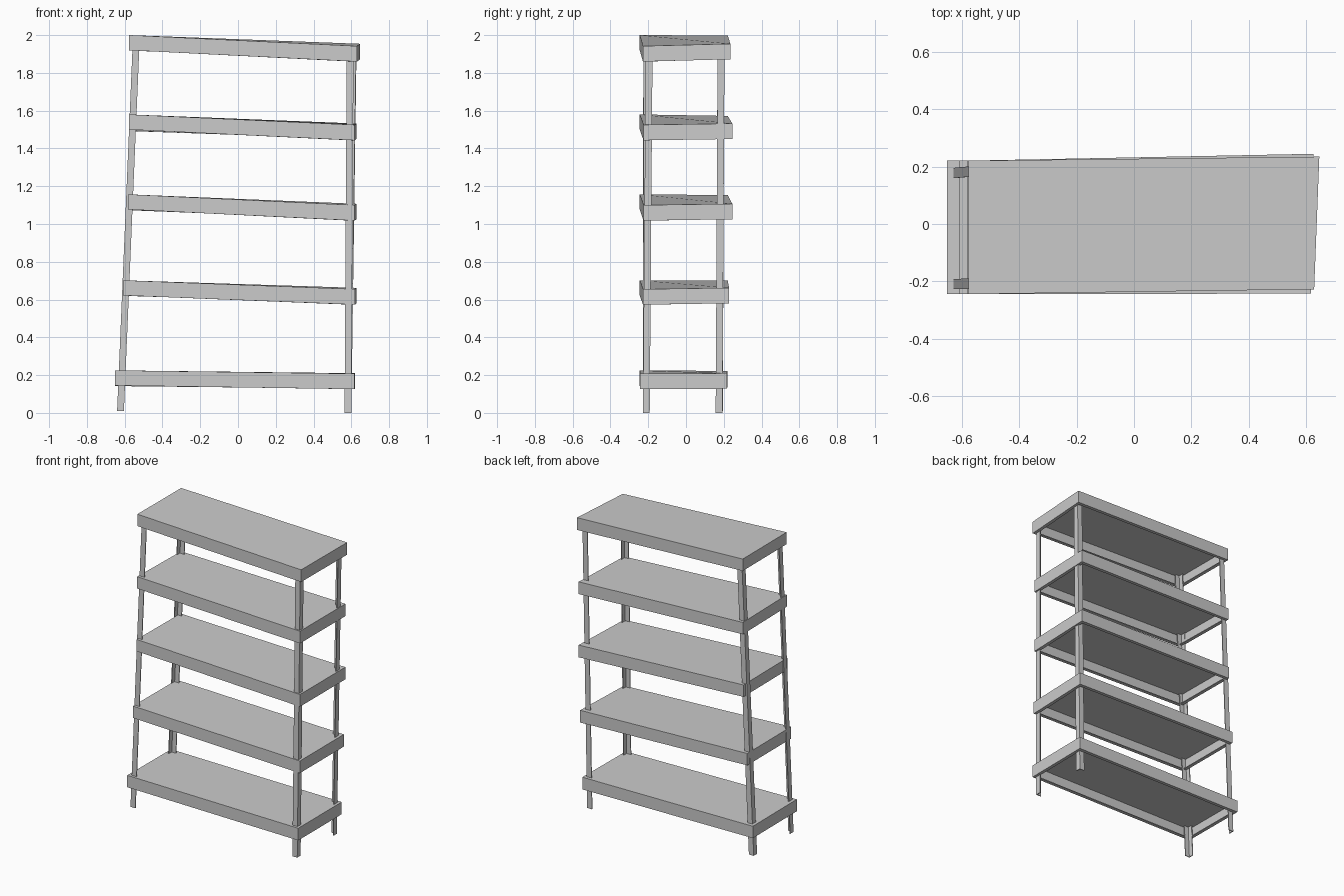
import bpy, bmesh
from mathutils import Vector

if "Cube" in bpy.data.objects:
    bpy.data.objects.remove(bpy.data.objects["Cube"])

T = 0.005    # sheet thickness
LIP = 0.022  # folded lip under each shelf


def finish(name, bm):
    bmesh.ops.recalc_face_normals(bm, faces=bm.faces)
    me = bpy.data.meshes.new(name)
    bm.to_mesh(me)
    bm.free()
    bpy.context.collection.objects.link(bpy.data.objects.new(name, me))


def loft(name, rings):
    """Join matching rings of points and cap both ends."""
    bm = bmesh.new()
    vs = [[bm.verts.new(p) for p in r] for r in rings]
    n = len(vs[0])
    for a, b in zip(vs, vs[1:]):
        for i in range(n):
            j = (i + 1) % n
            bm.faces.new((a[i], a[j], b[j], b[i]))
    bm.faces.new(vs[0])
    bm.faces.new(vs[-1])
    finish(name, bm)


def tray(name, corners, depth_left, depth_right):
    """Folded sheet shelf: top, skirt, inward lip, hollow underside."""
    signs = [(1, 1), (-1, 1), (-1, -1), (1, -1)]  # inward direction per corner
    depths = [depth_left, depth_right, depth_right, depth_left]

    def ring(inset, frac, off):
        return [Vector(c) + Vector((sx * inset, sy * inset, -d * frac - off))
                for c, (sx, sy), d in zip(corners, signs, depths)]

    loft(name, [ring(0, 0, 0), ring(0, 1, 0), ring(LIP, 1, 0),
                ring(LIP, 1, -T), ring(T, 1, -T), ring(T, 0, T)])


def post(name, foot, head, sx, sy, w=0.036):
    """L-angle post; foot and head are its outer corner at each end."""
    prof = [(0, 0), (w, 0), (w, T), (T, T), (T, w), (0, w)]
    loft(name, [[Vector(p) + Vector((sx * u, sy * v, 0)) for u, v in prof]
                for p in (foot, head)])


# Shelves sag to the right: left x, z front/back; right-front x,y,z; right-back x,y,z
shelves = [
    (-0.652, 0.225, 0.222, (0.618, -0.243, 0.208), (0.620, 0.216, 0.210)),
    (-0.610, 0.702, 0.700, (0.620, -0.228, 0.655), (0.628, 0.228, 0.662)),
    (-0.582, 1.157, 1.153, (0.618, -0.225, 1.100), (0.627, 0.245, 1.107)),
    (-0.578, 1.580, 1.572, (0.618, -0.225, 1.525), (0.627, 0.245, 1.532)),
    (-0.577, 2.000, 1.998, (0.629, -0.228, 1.942), (0.647, 0.235, 1.954)),
]
for i, (xl, zf, zb, rf, rb) in enumerate(shelves):
    tray(f"shelf_{i + 1}", [(xl, -0.245, zf), rf, rb, (xl, 0.221, zb)], 0.08, 0.082)

# Leaning corner posts
post("front_left_post", (-0.640, -0.228, 0.01), (-0.556, -0.226, 1.990), 1, 1)
post("back_left_post", (-0.640, 0.195, 0.01), (-0.556, 0.203, 1.990), 1, -1)
post("front_right_post", (0.600, -0.228, 0.0), (0.612, -0.213, 1.940), -1, 1)
post("back_right_post", (0.600, 0.193, 0.0), (0.628, 0.204, 1.950), -1, -1)
